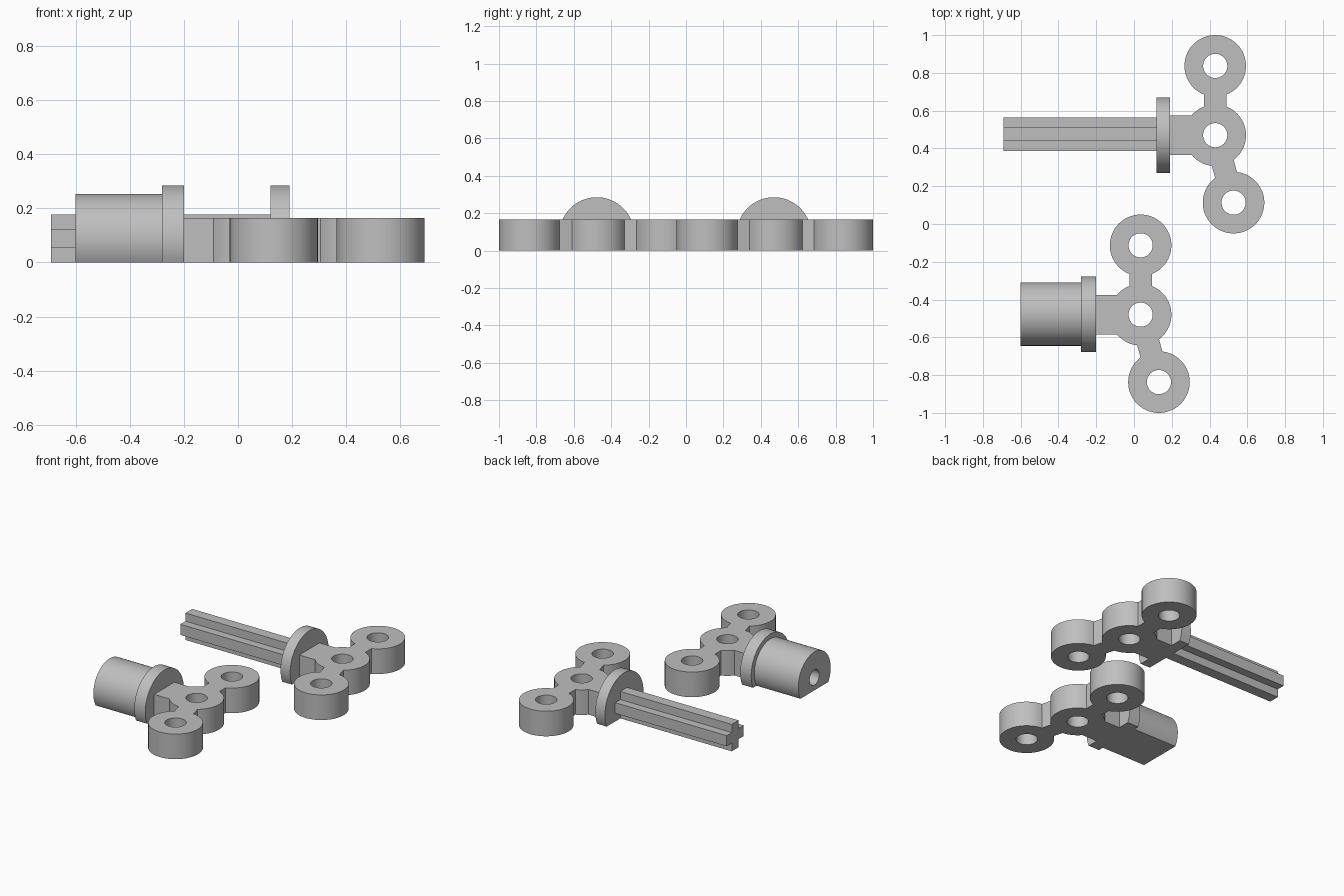
import bpy
import bmesh
from math import sin, cos, asin, atan2, pi, radians
from mathutils import Vector

cube = bpy.data.objects.get("Cube")
if cube:
    bpy.data.objects.remove(cube, do_unlink=True)

grey = bpy.data.materials.new("plain grey")
grey.use_nodes = True
COLOUR = (0.52, 0.52, 0.52, 1)
grey.diffuse_color = COLOUR
grey.node_tree.nodes["Principled BSDF"].inputs["Base Color"].default_value = COLOUR

RING_R, HOLE_R, THICK = 0.163, 0.064, 0.165
BAR_HALF, NECK_HALF = 0.06, 0.105
AXIS_Z = 0.085


def arc(centre, r, start, end, n=48, closed=False):
    """Points along an arc; a closed arc leaves out the repeated last point."""
    steps = n if closed else n + 1
    return [(centre[0] + r * cos(start + (end - start) * i / n),
             centre[1] + r * sin(start + (end - start) * i / n)) for i in range(steps)]


def circle(centre, r):
    return arc(centre, r, 0, 2 * pi, closed=True)


def flat_bottom_round(y, r):
    """Circle about the shaft axis, cut flat where it meets the ground."""
    a = asin(AXIS_Z / r)
    return arc((y, AXIS_Z), r, -a, pi + a)


def prism(name, loops, axis, low, high):
    """Extrude an outline with optional holes along x or z."""
    place = (lambda u, v: (low, u, v)) if axis == "x" else (lambda u, v: (u, v, low))
    direction = Vector((1, 0, 0)) if axis == "x" else Vector((0, 0, 1))
    bm = bmesh.new()
    for loop in loops:
        verts = [bm.verts.new(place(*p)) for p in loop]
        for a, b in zip(verts, verts[1:] + verts[:1]):
            bm.edges.new((a, b))
    bmesh.ops.triangle_fill(bm, edges=bm.edges[:], use_beauty=True, normal=direction)
    moved = bmesh.ops.extrude_face_region(bm, geom=bm.faces[:], use_keep_orig=True)
    top = [g for g in moved["geom"] if isinstance(g, bmesh.types.BMVert)]
    bmesh.ops.translate(bm, verts=top, vec=direction * (high - low))
    bmesh.ops.recalc_face_normals(bm, faces=bm.faces[:])
    mesh = bpy.data.meshes.new(name)
    bm.to_mesh(mesh)
    bm.free()
    mesh.materials.append(grey)
    obj = bpy.data.objects.new(name, mesh)
    bpy.context.collection.objects.link(obj)
    bpy.ops.object.select_all(action="DESELECT")
    obj.select_set(True)
    bpy.context.view_layer.objects.active = obj
    bpy.ops.object.shade_smooth_by_angle(angle=radians(30))
    return obj


def linkage(name, x, y, neck_x):
    """Three rings joined by short bars, with a neck towards the collar."""
    upper, middle, lower = (x, y + 0.367), (x, y), (x + 0.097, y - 0.357)
    b, n = asin(BAR_HALF / RING_R), asin(NECK_HALF / RING_R)
    down = atan2(lower[1] - y, lower[0] - x) + 2 * pi
    outline = arc(upper, RING_R, -pi / 2 + b, 1.5 * pi - b)
    outline += arc(middle, RING_R, pi / 2 + b, pi - n, 10)
    outline += [(neck_x, y + NECK_HALF), (neck_x, y - NECK_HALF)]
    outline += arc(middle, RING_R, pi + n, down - b, 10)
    outline += arc(lower, RING_R, down - pi + b, down + pi - b)
    outline += arc(middle, RING_R, down + b, 2.5 * pi - b, 24)
    holes = [circle(c, HOLE_R) for c in (upper, middle, lower)]
    prism(name, [outline] + holes, "z", 0, THICK)


# Back piece: linkage, collar and cross-shaped axle
linkage("axle_linkage", 0.43, 0.47, 0.19)
prism("axle_collar", [flat_bottom_round(0.47, 0.2)], "x", 0.12, 0.19)
W, T = 0.0885, 0.035
cross = []
for sx, sy in ((1, 1), (-1, 1), (-1, -1), (1, -1)):
    corner = [(W, T), (T, T), (T, W)]
    if sx * sy < 0:
        corner.reverse()
    cross += [(0.475 + sx * u, W + sy * v) for u, v in corner]
prism("cross_axle", [cross], "x", -0.69, 0.12)

# Front piece: linkage, collar and bored round hub
linkage("hub_linkage", 0.035, -0.48, -0.2)
prism("hub_collar", [flat_bottom_round(-0.477, 0.2)], "x", -0.28, -0.2)
prism("round_hub", [flat_bottom_round(-0.477, 0.168), circle((-0.477, AXIS_Z), 0.05)],
      "x", -0.6, -0.28)
